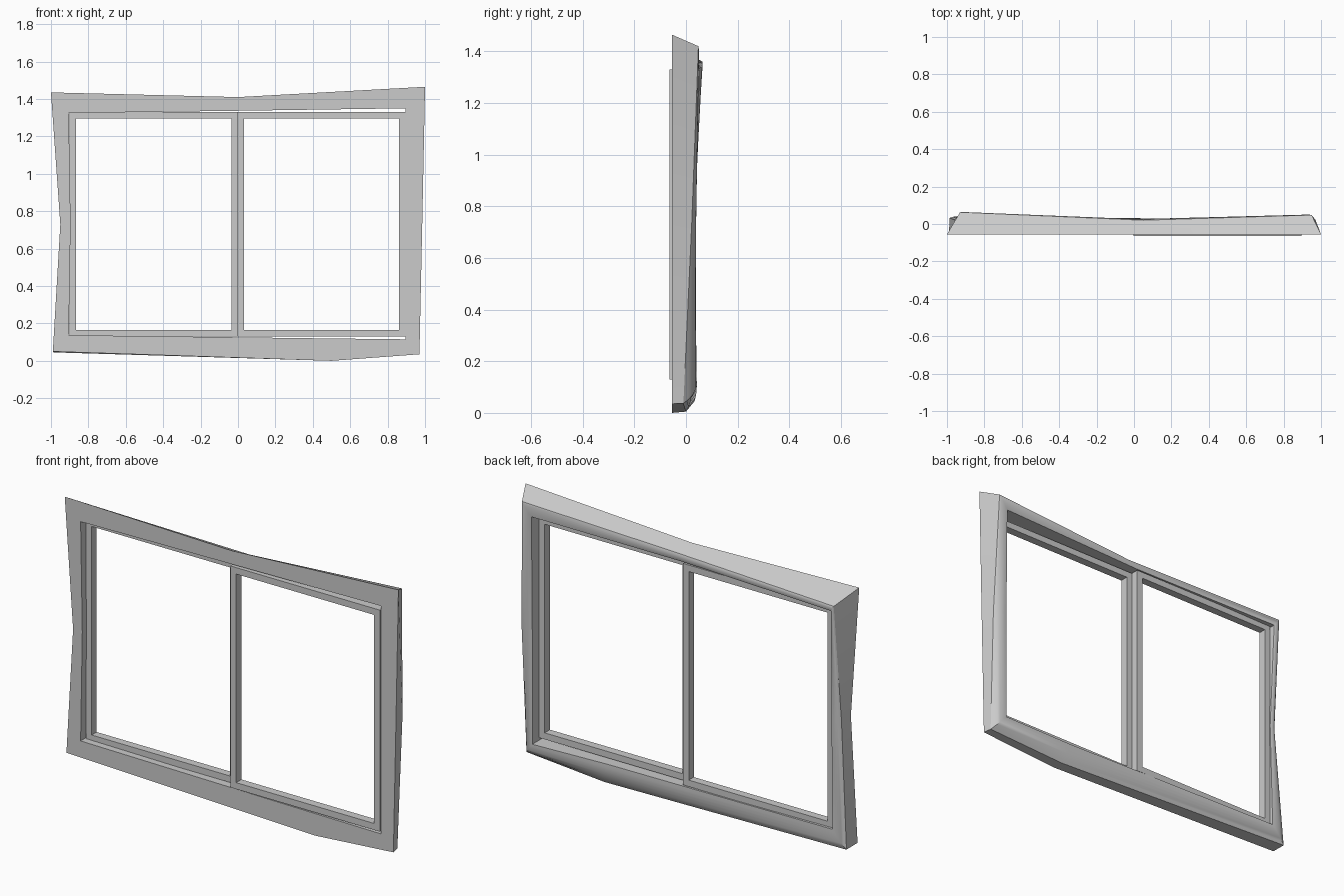
import bpy, bmesh, math
from mathutils import Vector

if "Cube" in bpy.data.objects:
    bpy.data.objects.remove(bpy.data.objects["Cube"])

FRONT = -0.055
ARC = 6  # segments of the rounded back strip

# Stations round the frame: outer edge (x,z), back ridge (x,y,z), opening (x,y,z)
STATIONS = [
    ((-1.00, 1.435), (-0.93, 0.063, 1.36), (-0.905, 0.052, 1.325)),
    ((0.00, 1.41), (0.05, 0.020, 1.375), (0.00, 0.024, 1.337)),
    ((1.00, 1.465), (0.95, 0.048, 1.42), (0.895, 0.045, 1.35)),
    ((0.985, 0.73), (0.97, 0.022, 0.73), (0.895, 0.038, 0.73)),
    ((0.97, 0.035), (0.962, -0.01, 0.037), (0.895, 0.038, 0.115)),
    ((0.50, 0.00), (0.49, 0.00, 0.005), (0.45, 0.025, 0.12)),
    ((-0.99, 0.05), (-0.985, 0.033, 0.045), (-0.905, 0.04, 0.137)),
    ((-0.95, 0.73), (-0.94, 0.012, 0.73), (-0.895, 0.032, 0.73)),
]


def make_object(name, bm):
    bmesh.ops.recalc_face_normals(bm, faces=bm.faces[:])
    mesh = bpy.data.meshes.new(name)
    bm.to_mesh(mesh)
    bm.free()
    obj = bpy.data.objects.new(name, mesh)
    bpy.context.collection.objects.link(obj)
    return obj


def ring_mesh(name, sections):
    """Join closed cross-sections into a closed ring."""
    bm = bmesh.new()
    rows = [[bm.verts.new(p) for p in s] for s in sections]
    n, m = len(rows), len(rows[0])
    for i in range(n):
        a, b = rows[i], rows[(i + 1) % n]
        for j in range(m):
            k = (j + 1) % m
            bm.faces.new((a[j], a[k], b[k], b[j]))
    return make_object(name, bm)


def frame_section(outer, ridge, hole):
    """Flat front, flat outer side, rounded back, straight reveal."""
    r, h = Vector(ridge), Vector(hole)
    c = r.lerp(h, 0.45)
    c.y = max(r.y, h.y) + 0.006
    pts = [Vector((hole[0], FRONT, hole[2])), Vector((outer[0], FRONT, outer[1]))]
    for i in range(ARC + 1):
        t = i / ARC
        pts.append(r * (1 - t) ** 2 + c * (2 * t * (1 - t)) + h * t ** 2)
    return pts


# Irregular outer frame
frame = ring_mesh("window_frame", [frame_section(*s) for s in STATIONS])
bpy.context.view_layer.objects.active = frame
frame.select_set(True)
bpy.ops.object.shade_smooth_by_angle(angle=math.radians(25))


def sash(name, x0, x1, y0, y1, z0=0.13, z1=1.33, w=0.035):
    sections = []
    for x, z, sx, sz in ((x0, z0, 1, 1), (x1, z0, -1, 1), (x1, z1, -1, -1), (x0, z1, 1, -1)):
        xi, zi = x + sx * w, z + sz * w
        sections.append([(x, y0, z), (x, y1, z), (xi, y1, zi), (xi, y0, zi)])
    return ring_mesh(name, sections)


# Two sliding sashes on separate tracks
sash("left_sash", -0.9, 0.0, -0.017, 0.026)
sash("right_sash", -0.002, 0.895, -0.063, -0.018)
